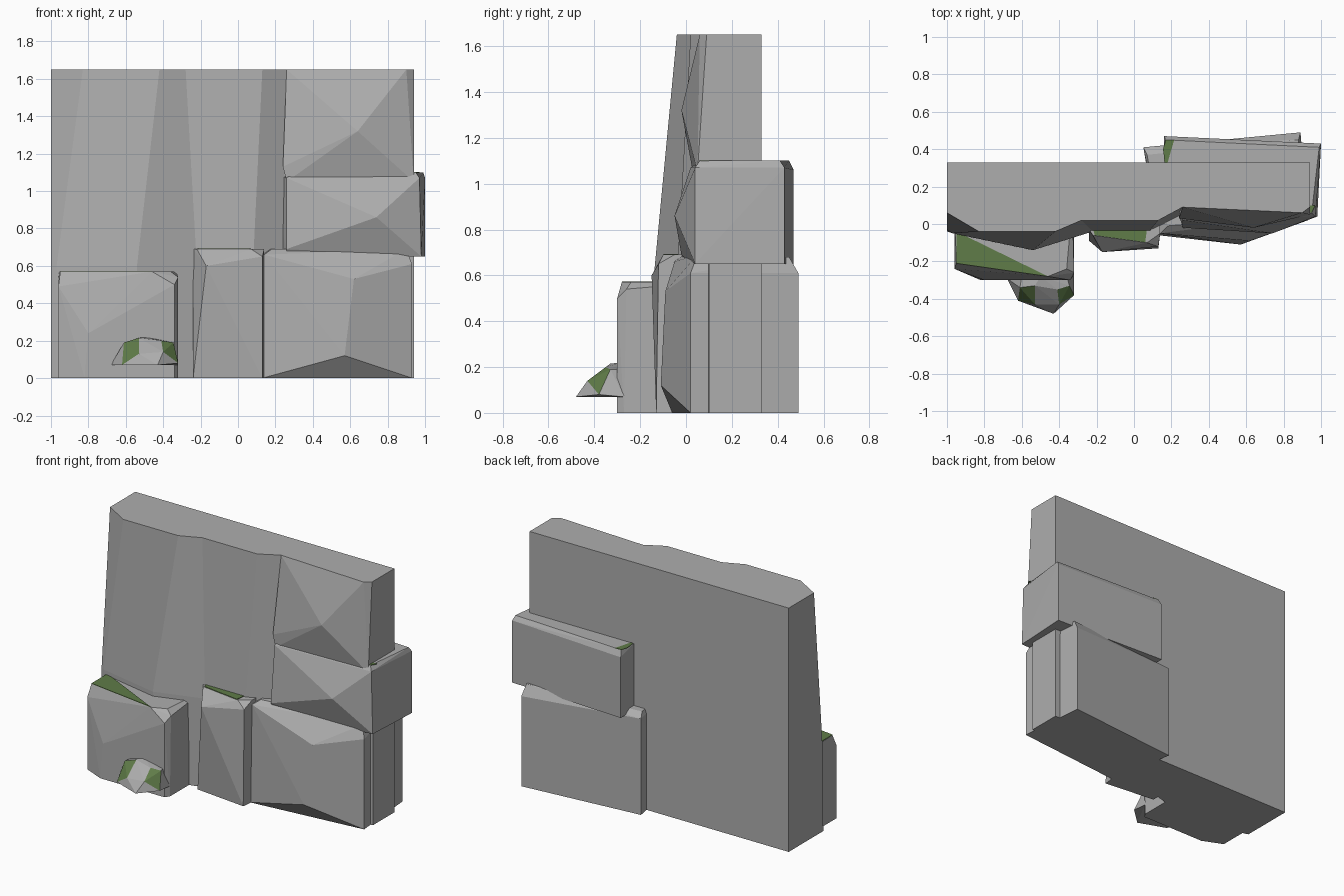
import bpy
import bmesh

cube = bpy.data.objects.get("Cube")
if cube:
    bpy.data.objects.remove(cube, do_unlink=True)


def make_material(name, colour):
    mat = bpy.data.materials.new(name)
    mat.use_nodes = True
    mat.diffuse_color = (*colour, 1)
    shader = mat.node_tree.nodes["Principled BSDF"]
    shader.inputs["Base Color"].default_value = (*colour, 1)
    shader.inputs["Roughness"].default_value = 0.9
    return mat


STONE = make_material("grey stone", (0.42, 0.42, 0.42))
MOSS = make_material("green moss", (0.115, 0.2, 0.065))


def finish(name, bm, *materials):
    """Turn a bmesh into a flat-shaded object."""
    bmesh.ops.recalc_face_normals(bm, faces=bm.faces)
    mesh = bpy.data.meshes.new(name)
    bm.to_mesh(mesh)
    bm.free()
    for mat in materials:
        mesh.materials.append(mat)
    obj = bpy.data.objects.new(name, mesh)
    bpy.context.collection.objects.link(obj)
    return obj


def boulder(name, corners, mossy=()):
    """Chiselled stone wrapped round its corners; mossy lists corner groups."""
    bm = bmesh.new()
    verts = [bm.verts.new(c) for c in corners]
    groups = [{verts[i] for i in group} for group in mossy]
    bmesh.ops.convex_hull(bm, input=verts)
    for face in bm.faces:
        if any(set(face.verts) <= group for group in groups):
            face.material_index = 1
    loose = [v for v in bm.verts if not v.link_faces]
    bmesh.ops.delete(bm, geom=loose, context='VERTS')
    bmesh.ops.dissolve_limit(bm, angle_limit=0.01, verts=bm.verts,
                             edges=bm.edges, delimit={'MATERIAL'})
    return finish(name, bm, STONE, MOSS)


def moss_patch(name, outline, z):
    """Thin flat plate lying on top of a stone."""
    bm = bmesh.new()
    face = bm.faces.new([bm.verts.new((x, y, z)) for x, y in outline])
    extruded = bmesh.ops.extrude_face_region(bm, geom=[face])["geom"]
    raised = [v for v in extruded if isinstance(v, bmesh.types.BMVert)]
    bmesh.ops.translate(bm, verts=raised, vec=(0, 0, 0.004))
    return finish(name, bm, MOSS)


def wall(name, sections, back):
    """Loft front profiles at several heights, with a flat back."""
    bm = bmesh.new()
    rings = []
    for z, profile in sections:
        outline = profile + [(profile[-1][0], back), (profile[0][0], back)]
        rings.append([bm.verts.new((x, y, z)) for x, y in outline])
    for low, high in zip(rings, rings[1:]):
        for i in range(len(low)):
            j = (i + 1) % len(low)
            bm.faces.new((low[i], low[j], high[j], high[i]))
    bm.faces.new(rings[0])
    bm.faces.new(rings[-1])
    return finish(name, bm, STONE)


# Tall leaning cliff wall
foot = [(-1, -.04), (-.97, -.05), (-.54, -.13), (-.22, -.04),
        (.08, -.04), (.24, .04), (.94, .10)]
waist = [(-1, -.03), (-.97, -.05), (-.54, -.14), (-.22, -.04),
         (.08, -.04), (.24, .04), (.94, .10)]
crest = [(-1, .06), (-.83, -.04), (-.42, -.04), (-.28, .02),
         (.13, .02), (.26, .09), (.94, .10)]
wall("cliff_wall", [(0, foot), (.6, waist), (1.65, crest)], .33)

# Upper right outcrop
boulder("upper_outcrop", [
    (.26, .09, 1.65), (.90, .06, 1.65), (.94, .09, 1.65),
    (.24, .03, 1.13), (.94, .05, 1.05), (.64, -.02, 1.32),
    (.26, .03, 1.05), (.26, .30, 1.65), (.94, .30, 1.65),
    (.26, .30, 1.05), (.94, .30, 1.05)])

# Middle right block, passing through the wall
boulder("middle_block", [
    (.26, .02, 1.07), (.26, -.02, .69), (.74, -.05, .86), (.97, .04, 1.07),
    (.98, .04, .65), (.30, .05, 1.10), (.95, .06, 1.10), (.99, .41, 1.10),
    (1.0, .43, 1.07), (1.0, .43, .65), (.16, .47, 1.06), (.16, .47, .65),
    (.17, .45, 1.10), (.16, .33, 1.10), (.16, .33, .65), (.26, 0, .65)])
moss_patch("middle_block_back_moss",
           [(.165, .33), (.155, .40), (.17, .45), (.215, .45), (.18, .33)], 1.098)
moss_patch("middle_block_front_moss",
           [(.89, .062), (.95, .062), (.97, .10), (.94, .10)], 1.098)

# Lower right block, passing through the wall
boulder("lower_block", [
    (.13, -.06, 0), (.93, .02, 0), (.57, -.11, .12), (.62, -.09, .53),
    (.14, -.05, .66), (.93, .02, .61), (.90, .05, .69), (.18, -.01, .69),
    (.89, .49, 0), (.89, .49, .61), (.05, .41, 0), (.05, .41, .65),
    (.88, .45, .68), (.07, .37, .68)])

# Narrow pillar in the centre
boulder("centre_pillar", [
    (-.24, -.03, .69), (-.24, -.09, 0), (-.17, -.15, .60), (.13, -.12, .65),
    (.13, -.13, 0), (.14, -.05, 0), (.14, -.05, .69), (-.22, -.06, .69),
    (.07, -.10, .69), (-.24, .1, 0), (.14, .1, 0), (-.24, .1, .69), (.14, .1, .69)])
moss_patch("centre_pillar_moss",
           [(-.22, -.02), (-.21, -.06), (.06, -.098), (.07, -.02)], .69)

# Left block
boulder("left_block", [
    (-.96, .1, 0), (-.96, -.24, 0), (-.82, -.30, 0), (-.34, -.30, 0),
    (-.32, -.27, 0), (-.32, .1, 0), (-.96, .1, .57), (-.95, -.21, .57),
    (-.46, -.28, .57), (-.36, -.24, .57), (-.33, .1, .57), (-.96, -.24, .49),
    (-.34, -.30, .50), (-.80, -.30, .24), (-.32, -.26, .54)])
moss_patch("left_block_moss", [(-.95, -.04), (-.95, -.21), (-.46, -.28)], .57)

# Small mossy rock at the front of the left block
boulder("small_rock", [
    (-.62, -.41, .07), (-.61, -.34, .19), (-.53, -.33, .215), (-.53, -.43, .13),
    (-.40, -.43, .14), (-.41, -.35, .20), (-.345, -.33, .19), (-.32, -.38, .08),
    (-.68, -.29, .07), (-.43, -.48, .07), (-.32, -.27, .07),
    (-.60, -.28, .19), (-.50, -.28, .22), (-.36, -.28, .19)],
    mossy=[(0, 1, 2, 3), (4, 5, 6, 7)])
